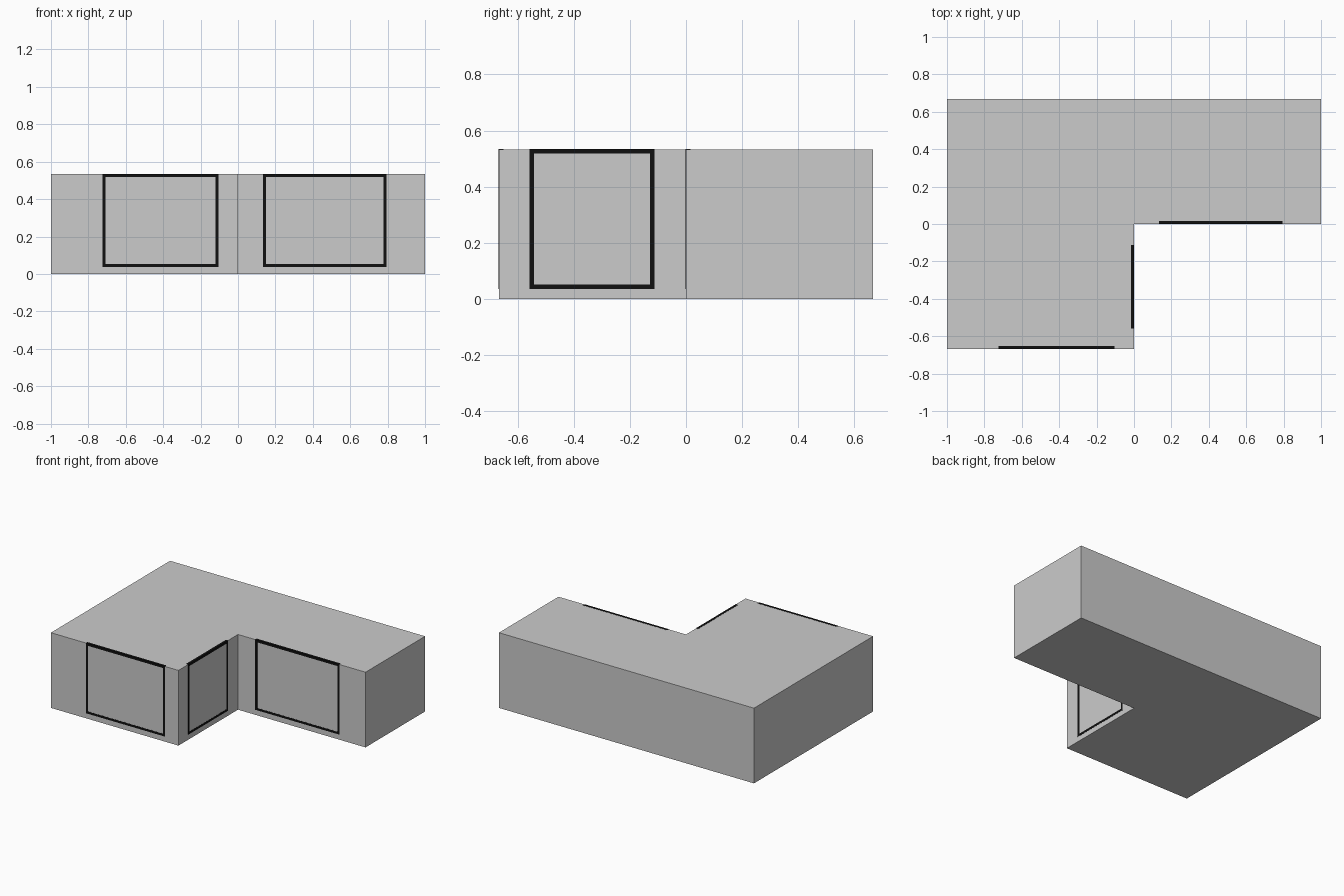
import bpy, bmesh
from math import pi
from mathutils import Matrix

if "Cube" in bpy.data.objects:
    bpy.data.objects.remove(bpy.data.objects["Cube"])

D, H = 0.667, 0.533
WALL, BAR, LIP = 0.02, 0.016, 0.001

black = bpy.data.materials.new("black_frame")
black.diffuse_color = (0.005, 0.005, 0.005, 1)
black.use_nodes = True
black.node_tree.nodes["Principled BSDF"].inputs["Base Color"].default_value = black.diffuse_color


def add_object(name, bm, material=None):
    bmesh.ops.recalc_face_normals(bm, faces=bm.faces)
    mesh = bpy.data.meshes.new(name)
    bm.to_mesh(mesh)
    bm.free()
    obj = bpy.data.objects.new(name, mesh)
    bpy.context.collection.objects.link(obj)
    if material:
        mesh.materials.append(material)
    return obj


def extrude_up(bm, face, vec):
    result = bmesh.ops.extrude_face_region(bm, geom=[face], use_keep_orig=True)
    verts = [g for g in result["geom"] if isinstance(g, bmesh.types.BMVert)]
    bmesh.ops.translate(bm, verts=verts, vec=vec)


# L-shaped building shell with walls, floor and roof
bm = bmesh.new()
outline = [(-1, -D), (0, -D), (0, 0), (1, 0), (1, D), (-1, D)]
extrude_up(bm, bm.faces.new([bm.verts.new((x, y, 0)) for x, y in outline]), (0, 0, H))
shell = add_object("building_shell", bm)
thick = shell.modifiers.new("wall_thickness", 'SOLIDIFY')
thick.thickness = WALL
thick.offset = -1
thick.use_even_offset = True


# Window frame: a square ring set flush in a wall, local x along the wall
def window_frame(name, a, b, place, low=0.036, high=H + LIP):
    bm = bmesh.new()
    outer = [(a, low), (b, low), (b, high), (a, high)]
    inner = [(a + BAR, low + BAR), (b - BAR, low + BAR),
             (b - BAR, high - BAR), (a + BAR, high - BAR)]
    rings = [[bm.verts.new((x, y, z)) for x, z in ring]
             for ring, y in ((outer, -LIP), (inner, -LIP), (inner, BAR), (outer, BAR))]
    for r in range(4):
        p, q = rings[r], rings[(r + 1) % 4]
        for i in range(4):
            j = (i + 1) % 4
            bm.faces.new((p[i], p[j], q[j], q[i]))
    bm.transform(place)
    add_object(name, bm, black)


window_frame("front_window_frame", -0.725, -0.105, Matrix.Translation((0, -D, 0)))
window_frame("recessed_window_frame", 0.135, 0.795, Matrix.Identity(4))
window_frame("side_window_frame", -0.558, -0.113, Matrix.Rotation(pi / 2, 4, 'Z'))
